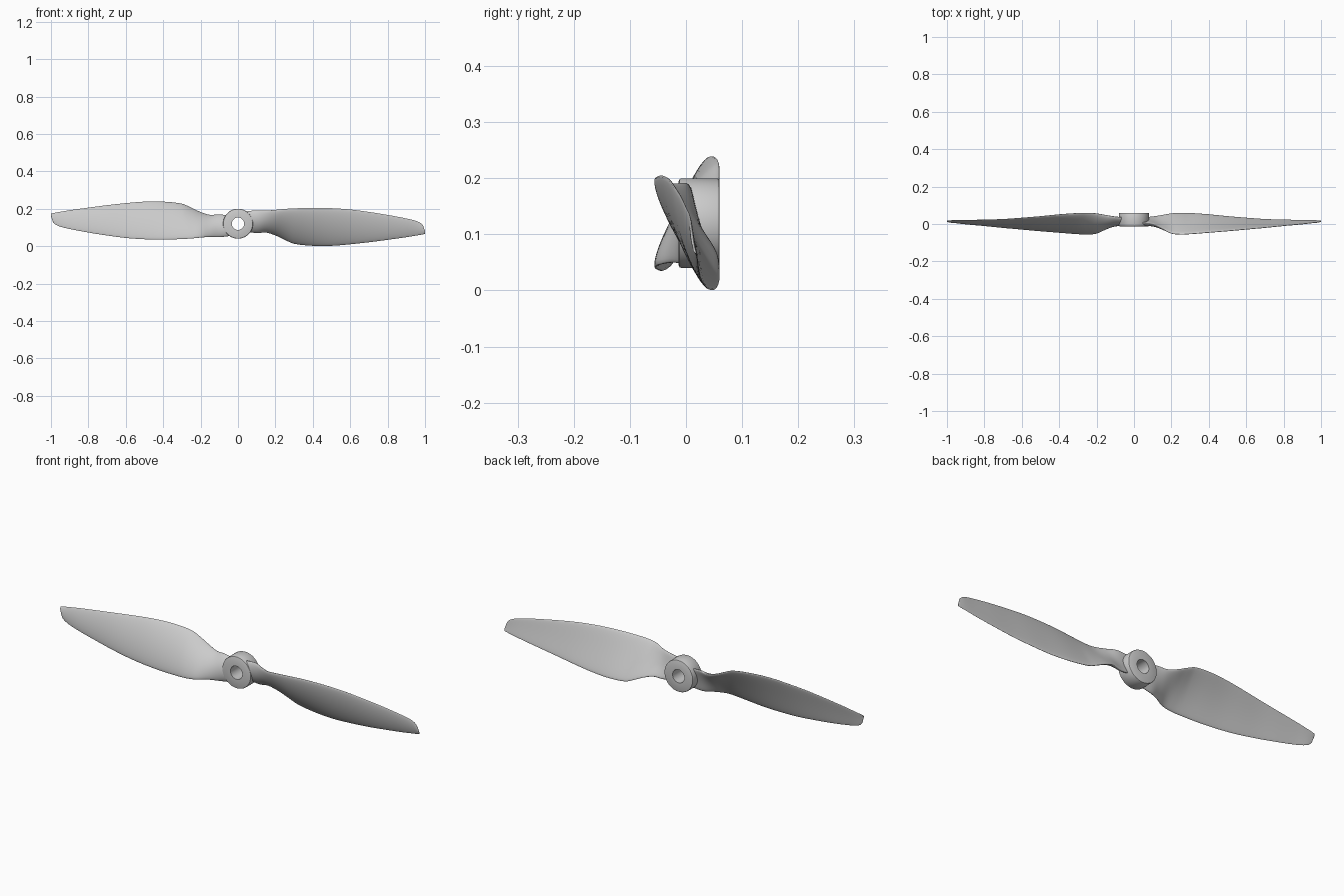
import bpy, bmesh, math
from mathutils import Vector, Matrix

if "Cube" in bpy.data.objects:
    bpy.data.objects.remove(bpy.data.objects["Cube"])

ZC = 0.12  # height of the hub axis (runs along y)

# blade stations: x, top edge z, bottom edge z, top edge y, bottom edge y, thickness
STATIONS = [
    (0.045, .186, .078, .004, .032, .030),
    (0.10, .192, .070, -.003, .038, .030),
    (0.15, .190, .073, -.026, .047, .029),
    (0.20, .194, .058, -.050, .056, .028),
    (0.25, .199, .034, -.055, .059, .027),
    (0.30, .202, .013, -.053, .058, .026),
    (0.40, .205, .002, -.045, .051, .024),
    (0.50, .203, .002, -.037, .041, .021),
    (0.60, .196, .010, -.028, .033, .018),
    (0.70, .183, .021, -.019, .026, .015),
    (0.80, .167, .034, -.009, .023, .012),
    (0.90, .148, .048, .000, .021, .009),
    (0.96, .132, .058, .007, .020, .007),
    (0.988, .112, .063, .010, .019, .006),
    (1.00, .080, .066, .014, .018, .004),
]


def smooth_stations(rows, steps=5):
    """Catmull-Rom style interpolation between stations, spaced by x."""
    n = len(rows)

    def slope(i, k):
        a, b = rows[max(i - 1, 0)], rows[min(i + 1, n - 1)]
        return (b[k] - a[k]) / (b[0] - a[0])
    out = []
    for i in range(n - 1):
        a, b = rows[i], rows[i + 1]
        h = b[0] - a[0]
        for s in range(steps):
            t = s / steps
            vals = [a[0] + h * t]
            for k in range(1, 6):
                vals.append((2*t**3 - 3*t**2 + 1) * a[k] + (t**3 - 2*t**2 + t) * h * slope(i, k)
                            + (3*t**2 - 2*t**3) * b[k] + (t**3 - t**2) * h * slope(i + 1, k))
            out.append(vals)
    out.append(list(rows[-1]))
    return out


def finish(name, bm, angle):
    bmesh.ops.recalc_face_normals(bm, faces=bm.faces)
    mesh = bpy.data.meshes.new(name)
    bm.to_mesh(mesh)
    bm.free()
    ob = bpy.data.objects.new(name, mesh)
    bpy.context.collection.objects.link(ob)
    bpy.ops.object.select_all(action='DESELECT')
    ob.select_set(True)
    bpy.context.view_layer.objects.active = ob
    bpy.ops.object.shade_smooth_by_angle(angle=math.radians(angle))
    return ob


def make_blade(name, turn):
    bm = bmesh.new()
    count = 36
    rings = []
    for x, zt, zb, yt, yb, th in smooth_stations(STATIONS):
        top, chord = Vector((x, yt, zt)), Vector((0, yb - yt, zb - zt))
        normal = Vector((0, chord.z, -chord.y)).normalized()  # convex face looks forward
        ring = []
        for j in range(count):
            a = 2 * math.pi * j / count
            u = (1 - math.cos(a)) / 2
            off = th * (0.5 * math.sin(a) + 1.5 * u * (1 - u))  # thickness plus camber
            ring.append(bm.verts.new(top + chord * u + normal * off))
        rings.append(ring)
    for r, s in zip(rings, rings[1:]):
        for j in range(count):
            k = (j + 1) % count
            bm.faces.new((r[j], r[k], s[k], s[j]))
    bm.faces.new(rings[0])
    bm.faces.new(rings[-1])
    # spin about the hub axis
    bmesh.ops.rotate(bm, verts=bm.verts, cent=(0, 0, ZC), matrix=Matrix.Rotation(turn, 3, 'Y'))
    return finish(name, bm, 50)


# hub: lathed ring with softened rims and a through bore
bm = bmesh.new()
R, B, Y0, Y1, C = 0.08, 0.033, -0.013, 0.060, 0.005
profile = [(B, Y0), (R - C, Y0), (R - C * 0.3, Y0 + C * 0.3), (R, Y0 + C),
           (R, Y1 - C), (R - C * 0.3, Y1 - C * 0.3), (R - C, Y1), (B, Y1)]
SEG = 64
rings = [[bm.verts.new((r * math.cos(2 * math.pi * i / SEG), y,
                        ZC + r * math.sin(2 * math.pi * i / SEG))) for r, y in profile]
         for i in range(SEG)]
for i in range(SEG):
    a, b = rings[i], rings[(i + 1) % SEG]
    for j in range(len(profile)):
        k = (j + 1) % len(profile)
        bm.faces.new((a[j], a[k], b[k], b[j]))
finish("hub", bm, 30)

# two identical blades, half a turn apart
make_blade("blade_right", 0)
make_blade("blade_left", math.pi)
